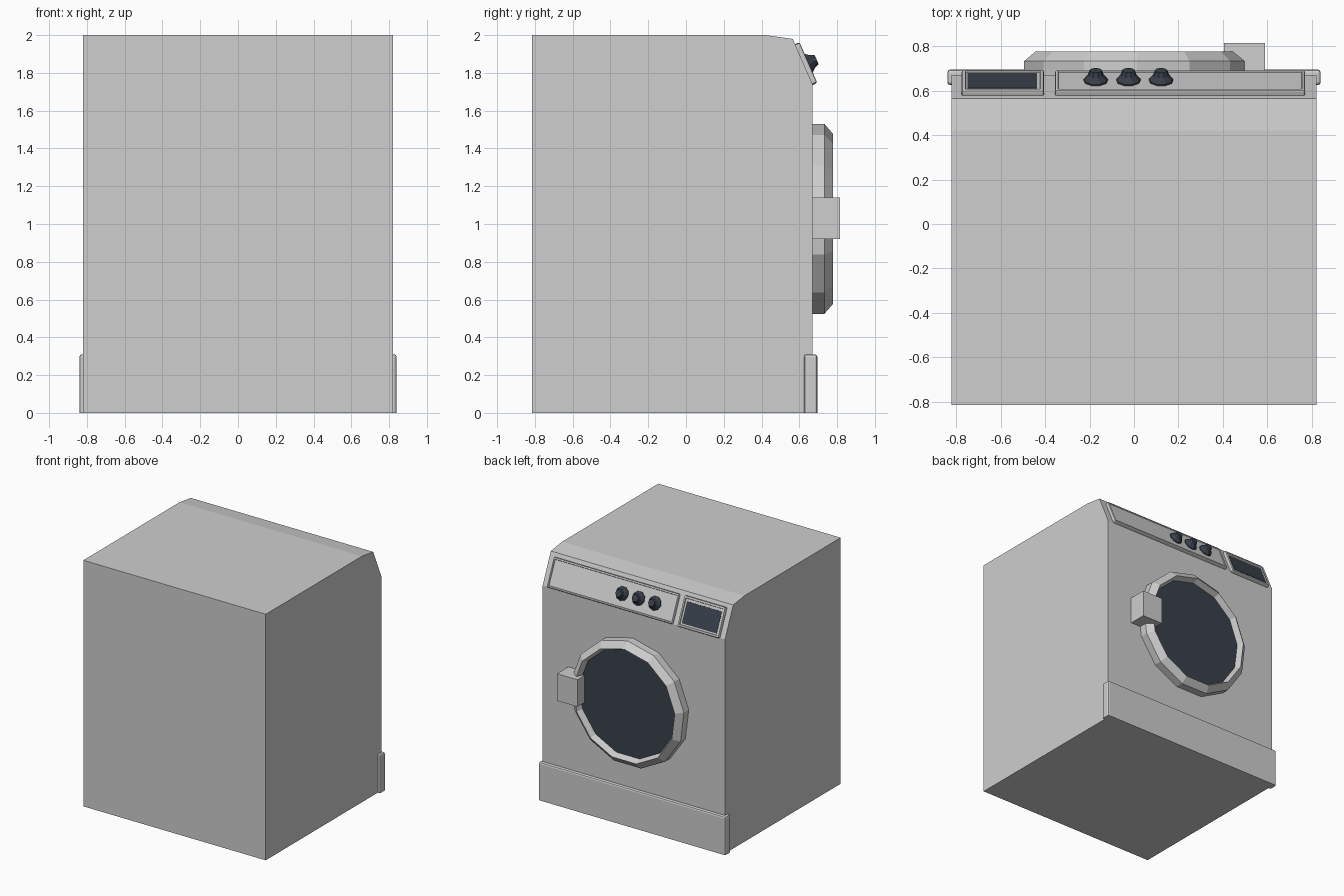
import bpy, bmesh, math
from mathutils import Matrix, Vector

if "Cube" in bpy.data.objects:
    bpy.data.objects.remove(bpy.data.objects["Cube"])


def material(name, rgb):
    m = bpy.data.materials.new(name)
    m.diffuse_color = (*rgb, 1)
    m.use_nodes = True
    m.node_tree.nodes["Principled BSDF"].inputs["Base Color"].default_value = m.diffuse_color
    return m


GREY = material("light_grey", (0.62, 0.62, 0.62))
DARK = material("dark_slate", (0.042, 0.052, 0.072))

# Frame of the sloping control fascia: x, down the slope, outwards
slope = Vector((0, 0.105, -0.24)).normalized()
normal = Vector((1, 0, 0)).cross(slope)
FASCIA = Matrix(((1, slope.x, normal.x, 0), (0, slope.y, normal.y, 0.565),
                 (0, slope.z, normal.z, 1.98), (0, 0, 0, 1)))
# Frame of the door: x, z, outwards along +y
DOOR = Matrix(((-1, 0, 0, 0.0125), (0, 0, 1, 0.67), (0, 1, 0, 1.02), (0, 0, 0, 1)))


def finish(name, bm, mat, frame=Matrix()):
    bmesh.ops.transform(bm, matrix=frame, verts=bm.verts)
    bmesh.ops.recalc_face_normals(bm, faces=bm.faces)
    me = bpy.data.meshes.new(name)
    bm.to_mesh(me)
    bm.free()
    me.materials.append(mat)
    ob = bpy.data.objects.new(name, me)
    bpy.context.collection.objects.link(ob)
    return ob


def box_mesh(x, y, z):
    bm = bmesh.new()
    size = Matrix.Diagonal((x[1] - x[0], y[1] - y[0], z[1] - z[0], 1))
    mid = Matrix.Translation((sum(x) / 2, sum(y) / 2, sum(z) / 2))
    bmesh.ops.create_cube(bm, size=1, matrix=mid @ size)
    return bm


def lathe(name, profile, sides, mat, frame, closed=False, phase=math.pi / 2):
    """Rings of (radius, height) joined into a solid or a closed hoop."""
    bm = bmesh.new()
    rings = [[bm.verts.new((r * math.cos(phase + i * math.tau / sides),
                            r * math.sin(phase + i * math.tau / sides), h))
              for i in range(sides)] for r, h in profile]
    pairs = list(zip(rings, rings[1:]))
    if closed:
        pairs.append((rings[-1], rings[0]))
    for a, b in pairs:
        for i in range(sides):
            j = (i + 1) % sides
            bm.faces.new((a[i], a[j], b[j], b[i]))
    if not closed:
        bm.faces.new(rings[0])
        bm.faces.new(rings[-1])
    return finish(name, bm, mat, frame)


def panel(name, x, t, rim, depth):
    """Bevelled tray on the fascia with a slightly sunken face."""
    bm = box_mesh(x, t, (-0.01, 0.026))
    edges = [e for e in bm.edges if any(v.co.z > 0 for v in e.verts)]
    bmesh.ops.bevel(bm, geom=edges, offset=0.009, segments=2, profile=0.5, affect='EDGES')
    bm.normal_update()
    face = max((f for f in bm.faces if f.normal.z > 0.9), key=lambda f: f.calc_area())
    bmesh.ops.inset_region(bm, faces=[face], thickness=rim, depth=0)
    bmesh.ops.inset_region(bm, faces=[face], thickness=0.004, depth=-depth)
    finish(name, bm, GREY, FASCIA)


# Cabinet: side profile extruded across x
bm = bmesh.new()
profile = [(-0.815, 0), (0.67, 0), (0.67, 1.74), (0.565, 1.98), (0.42, 2), (-0.815, 2)]
side = bm.faces.new([bm.verts.new((-0.82, y, z)) for y, z in profile])
ext = bmesh.ops.extrude_face_region(bm, geom=[side])
bmesh.ops.translate(bm, vec=(1.64, 0, 0),
                    verts=[v for v in ext["geom"] if isinstance(v, bmesh.types.BMVert)])
finish("cabinet", bm, GREY)

# Kick plate with softened top and outer edges
bm = box_mesh((-0.84, 0.84), (0.625, 0.695), (0, 0.31))
bmesh.ops.bevel(bm, geom=[e for e in bm.edges if any(v.co.z > 0.1 for v in e.verts)],
                offset=0.013, segments=2, profile=0.5, affect='EDGES')
finish("kick_plate", bm, GREY)

# Door ring, glass and latch block
lathe("door_ring", [(0.51, -0.01), (0.51, 0.063), (0.458, 0.107), (0.435, 0.05), (0.435, -0.01)],
      13, GREY, DOOR, closed=True)
lathe("door_glass", [(0.437, 0.0), (0.437, 0.058)], 13, DARK, DOOR)
finish("door_latch", box_mesh((0.405, 0.59), (0.66, 0.815), (0.92, 1.14)), GREY)

# Control panel, display frame and screen
panel("control_panel", (-0.355, 0.77), (0.033, 0.263), 0.006, 0.007)
panel("display_frame", (-0.775, -0.405), (0.03, 0.266), 0.01, 0.008)
finish("display_screen", box_mesh((-0.75, -0.437), (0.068, 0.236), (0.015, 0.0205)), DARK, FASCIA)

# Three faceted knobs
for i, x in enumerate((-0.172, -0.025, 0.122)):
    lathe(f"knob_{i + 1}", [(0.055, 0.015), (0.055, 0.026), (0.036, 0.05), (0.028, 0.072)], 9, DARK,
          FASCIA @ Matrix.Translation((x, 0.15, 0)))
